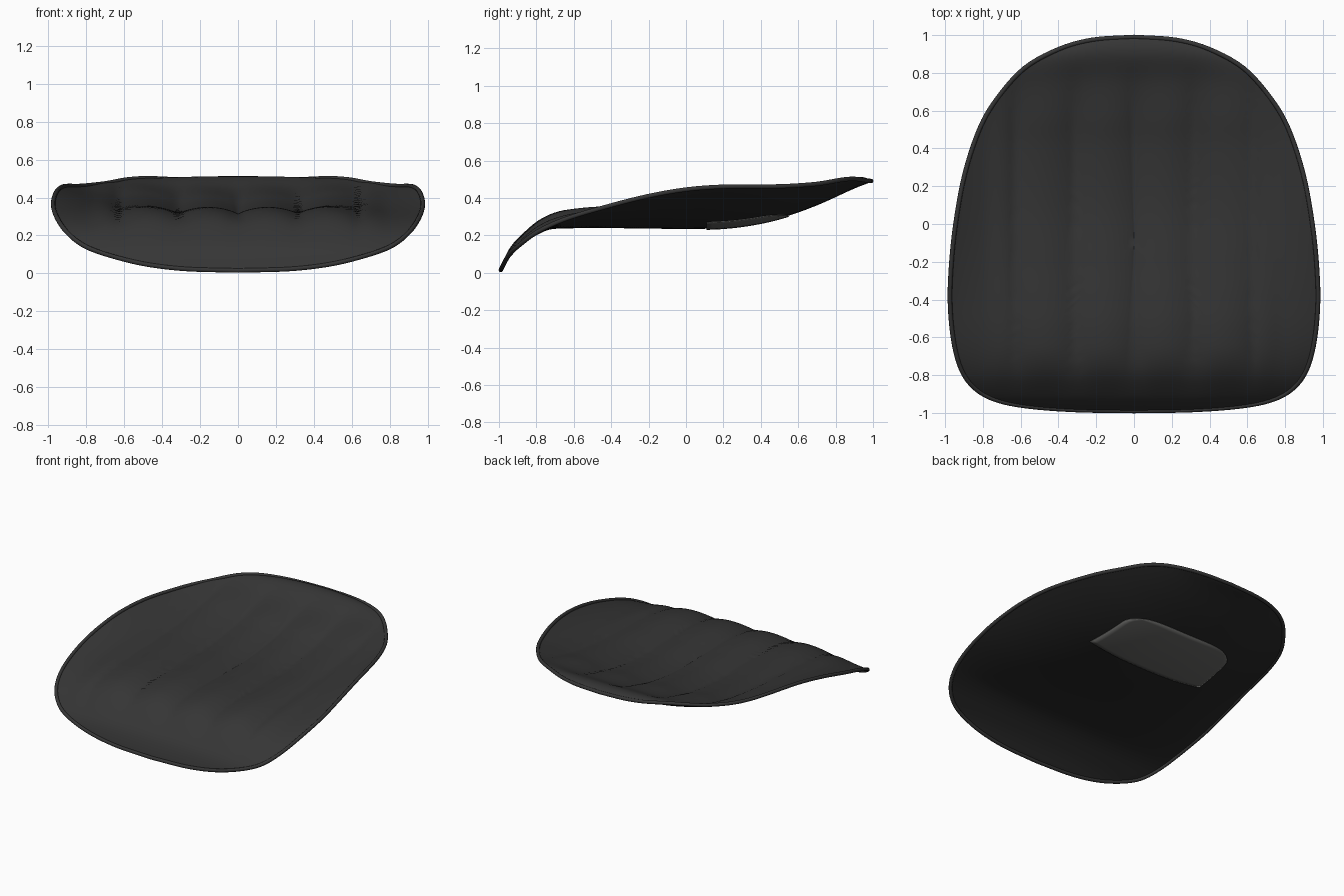
import bpy, bmesh, math
from mathutils import Vector

if "Cube" in bpy.data.objects:
    bpy.data.objects.remove(bpy.data.objects["Cube"])


def material(name, rgb):
    m = bpy.data.materials.new(name)
    m.use_nodes = True
    m.diffuse_color = (*rgb, 1)
    bsdf = m.node_tree.nodes["Principled BSDF"]
    bsdf.inputs["Base Color"].default_value = (*rgb, 1)
    bsdf.inputs["Roughness"].default_value = 0.7
    return m


CUSHION = material("charcoal upholstery", (0.036, 0.036, 0.036))
SHELL = material("black shell", (0.02, 0.02, 0.02))
PLATE = material("grey plate", (0.13, 0.13, 0.125))


def curve(points):
    """Smooth interpolation through (position, value) pairs."""
    def slope(i):
        a, b = points[max(i - 1, 0)], points[min(i + 1, len(points) - 1)]
        return (b[1] - a[1]) / (b[0] - a[0])

    def f(s):
        s = min(max(s, points[0][0]), points[-1][0])
        i = 0
        while i < len(points) - 2 and s > points[i + 1][0]:
            i += 1
        (a, va), (b, vb) = points[i], points[i + 1]
        h = b - a
        t = (s - a) / h
        return (va * (1 + 2 * t) * (1 - t) ** 2 + slope(i) * h * t * (1 - t) ** 2
                + vb * t * t * (3 - 2 * t) + slope(i + 1) * h * t * t * (t - 1))
    return f


# Outline of the right-hand half, from back to front
HALF = [(0, .99), (.22, .975), (.4, .925), (.58, .825), (.72, .67), (.815, .51),
        (.895, .27), (.945, 0), (.97, -.25), (.973, -.45), (.95, -.65),
        (.905, -.79), (.83, -.88), (.72, -.935), (.55, -.967), (.3, -.985), (0, -.99)]
out_x = curve([(i, p[0]) for i, p in enumerate(HALF)])
out_y = curve([(i, p[1]) for i, p in enumerate(HALF)])
STEPS = 80
half = [(out_x(i * 16 / STEPS), out_y(i * 16 / STEPS)) for i in range(STEPS + 1)]
outline = half + [(-x, y) for x, y in half[-2:0:-1]]


def half_width(y):
    for (xa, ya), (xb, yb) in zip(half, half[1:]):
        if ya >= y >= yb and ya > yb:
            return xa + (xb - xa) * (ya - y) / (ya - yb)
    return 0


# Side profiles: rim, cushion centre line and shell centre line
rim = curve([(-.99, .015), (-.95, .09), (-.9, .14), (-.8, .215), (-.65, .285), (-.4, .36),
             (-.2, .41), (0, .445), (.2, .46), (.5, .462), (.7, .475), (.88, .502), (.99, .49)])
top = curve([(-.99, .025), (-.95, .12), (-.9, .18), (-.8, .255), (-.7, .29), (-.55, .312),
             (-.4, .315), (-.2, .31), (.1, .31), (.4, .345), (.6, .395), (.75, .445),
             (.88, .505), (.94, .512), (.99, .497)])
under = curve([(-.99, .01), (-.95, .07), (-.9, .125), (-.8, .2), (-.7, .235), (.1, .235),
               (.3, .25), (.5, .29), (.7, .36), (.9, .45), (.99, .485)])


def smooth(a, b, s):
    t = min(max((s - a) / (b - a), 0), 1)
    return t * t * (3 - 2 * t)


def across(x, y):
    w = half_width(y)
    return min(abs(x) / w, 1) if w > 1e-4 else 1


def cushion_z(x, y):
    t = across(x, y)
    fade = smooth(-.95, -.65, y) * (1 - smooth(.5, .9, y)) * (1 - smooth(.6, .8, abs(x)))
    channel = .035 * abs(math.sin(math.pi * x / .315)) ** .8
    return top(y) + (rim(y) - top(y)) * t ** 3 + channel * fade


def shell_z(x, y):
    return under(y) + (rim(y) - under(y)) * across(x, y) ** 2.6


def finish(name, bm, mat):
    bmesh.ops.recalc_face_normals(bm, faces=bm.faces)
    mesh = bpy.data.meshes.new(name)
    bm.to_mesh(mesh)
    bm.free()
    mesh.materials.append(mat)
    ob = bpy.data.objects.new(name, mesh)
    bpy.context.collection.objects.link(ob)
    for p in mesh.polygons:
        p.use_smooth = True
    return ob


def sheet(name, height, mat, upward, rings=36):
    """Concentric rings of the outline, lifted onto a height function."""
    bm = bmesh.new()
    hub = bm.verts.new((0, -.1, height(0, -.1)))
    previous = None
    n = len(outline)
    for k in range(1, rings + 1):
        r = 1 - (1 - k / rings) ** 1.3
        ring = []
        for ox, oy in outline:
            x, y = ox * r, -.1 + (oy + .1) * r
            ring.append(bm.verts.new((x, y, height(x, y))))
        for i in range(n):
            j = (i + 1) % n
            if previous:
                bm.faces.new((previous[i], ring[i], ring[j], previous[j]))
            else:
                bm.faces.new((hub, ring[i], ring[j]))
        previous = ring
    ob = finish(name, bm, mat)
    if (ob.data.polygons[0].normal.z > 0) != upward:
        ob.data.flip_normals()
    return ob


sheet("channelled_cushion", cushion_z, CUSHION, True)
sheet("seat_shell", shell_z, SHELL, False)

# Rounded bead joining cushion and shell along the rim
bm = bmesh.new()
SIDES, RADIUS = 10, .012
loops = []
for i, (x, y) in enumerate(outline):
    (xa, ya), (xb, yb) = outline[i - 1], outline[(i + 1) % len(outline)]
    tangent = Vector((xb - xa, yb - ya, rim(yb) - rim(ya))).normalized()
    side = tangent.cross(Vector((0, 0, 1))).normalized()
    rise = side.cross(tangent)
    centre = Vector((x, y, rim(y)))
    angles = [2 * math.pi * k / SIDES for k in range(SIDES)]
    loops.append([bm.verts.new(centre + RADIUS * (side * math.cos(a) + rise * math.sin(a)))
                  for a in angles])
for i, loop in enumerate(loops):
    nxt = loops[(i + 1) % len(loops)]
    for k in range(SIDES):
        m = (k + 1) % SIDES
        bm.faces.new((loop[k], nxt[k], nxt[m], loop[m]))
finish("rim_bead", bm, CUSHION)

# Mounting plate hugging the underside, with rounded rear corners
bm = bmesh.new()
COLS, ROWS = 24, 14
grid = []
for r in range(ROWS + 1):
    v = r / ROWS
    w = .47 - .04 * v - .1 * max(0, (v - .7) / .3) ** 2.5
    row = []
    for c in range(COLS + 1):
        u = 2 * c / COLS - 1
        x, y = u * w, .11 + .44 * v - .03 * v * u ** 4
        row.append(bm.verts.new((x, y, shell_z(x, y) - .006)))
    grid.append(row)
for r in range(ROWS):
    for c in range(COLS):
        bm.faces.new((grid[r][c], grid[r + 1][c], grid[r + 1][c + 1], grid[r][c + 1]))
plate = finish("underside_plate", bm, PLATE)
if plate.data.polygons[0].normal.z > 0:
    plate.data.flip_normals()
thick = plate.modifiers.new("thickness", "SOLIDIFY")
thick.thickness = .005
